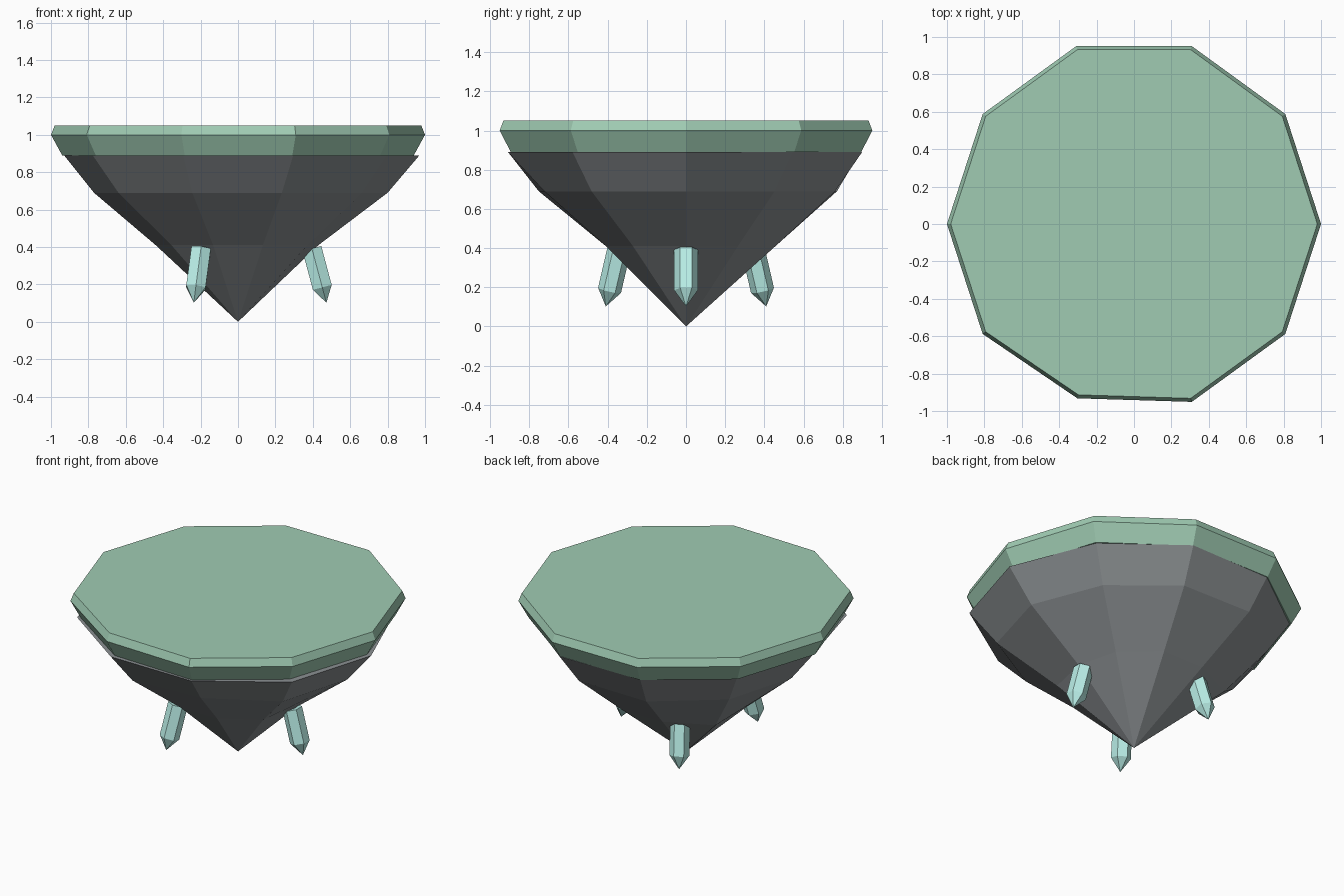
import bpy, bmesh
from math import cos, sin, pi, radians
from mathutils import Vector, Matrix

if "Cube" in bpy.data.objects:
    bpy.data.objects.remove(bpy.data.objects["Cube"])


def material(name, color):
    m = bpy.data.materials.new(name)
    m.diffuse_color = (*color, 1)
    m.use_nodes = True
    m.node_tree.nodes["Principled BSDF"].inputs["Base Color"].default_value = m.diffuse_color
    return m


def ring(radii, z, start=0.0):
    n = len(radii)
    return [Vector((r * cos(start + 2 * pi * i / n), r * sin(start + 2 * pi * i / n), z))
            for i, r in enumerate(radii)]


def loft(name, rings, mat, tip=None, matrix=None):
    """Skin rings listed bottom to top; an optional tip closes the bottom."""
    bm = bmesh.new()
    rows = [[bm.verts.new(p) for p in r] for r in rings]
    n = len(rows[0])
    for a, b in zip(rows, rows[1:]):
        for i in range(n):
            j = (i + 1) % n
            bm.faces.new((a[i], a[j], b[j], b[i]))
    bm.faces.new(rows[-1])
    if tip is None:
        bm.faces.new(rows[0][::-1])
    else:
        t = bm.verts.new(tip)
        for i in range(n):
            bm.faces.new((t, rows[0][(i + 1) % n], rows[0][i]))
    if matrix:
        bm.transform(matrix)
    bmesh.ops.recalc_face_normals(bm, faces=bm.faces[:])
    me = bpy.data.meshes.new(name)
    bm.to_mesh(me)
    bm.free()
    me.materials.append(mat)
    ob = bpy.data.objects.new(name, me)
    bpy.context.collection.objects.link(ob)
    return ob


grass = material("grass", (0.35, 0.60, 0.45))
stone = material("stone", (0.26, 0.28, 0.29))
teal = material("crystal", (0.50, 0.88, 0.82))

# Grass slab: ten-sided, widest just below the top
edge = [1, 1, 1, 1, 1, 1, 1, 0.98, 1, 1]
loft("grass_top", [ring([r * s for r in edge], z)
                   for s, z in ((0.94, 0.89), (1.0, 1.0), (0.98, 1.05))], grass)

# Rock underside: uneven ten-sided rings narrowing to a point
loft("rock_base", [
    ring([0.43, 0.45, 0.48, 0.48, 0.54, 0.44, 0.44, 0.43, 0.43, 0.46], 0.41),
    ring([0.80, 0.77, 0.80, 0.81, 0.79, 0.77, 0.79, 0.79, 0.76, 0.82], 0.69),
    ring([0.97, 0.93, 0.945, 0.935, 0.93, 0.93, 0.96, 0.95, 0.955, 0.985], 0.89),
], stone, tip=(0, 0, 0))

# Three hanging hexagonal crystals, tilted outward
for k in range(3):
    place = (Matrix.Rotation(radians(120 * k), 4, 'Z')
             @ Matrix.Translation((0.395, 0, 0.392))
             @ Matrix.Rotation(radians(-15), 4, 'Y'))
    loft(f"crystal_{k + 1}",
         [ring([0.06] * 6, z, pi / 6) for z in (-0.215, 0)],
         teal, tip=(0, 0, -0.30), matrix=place)
